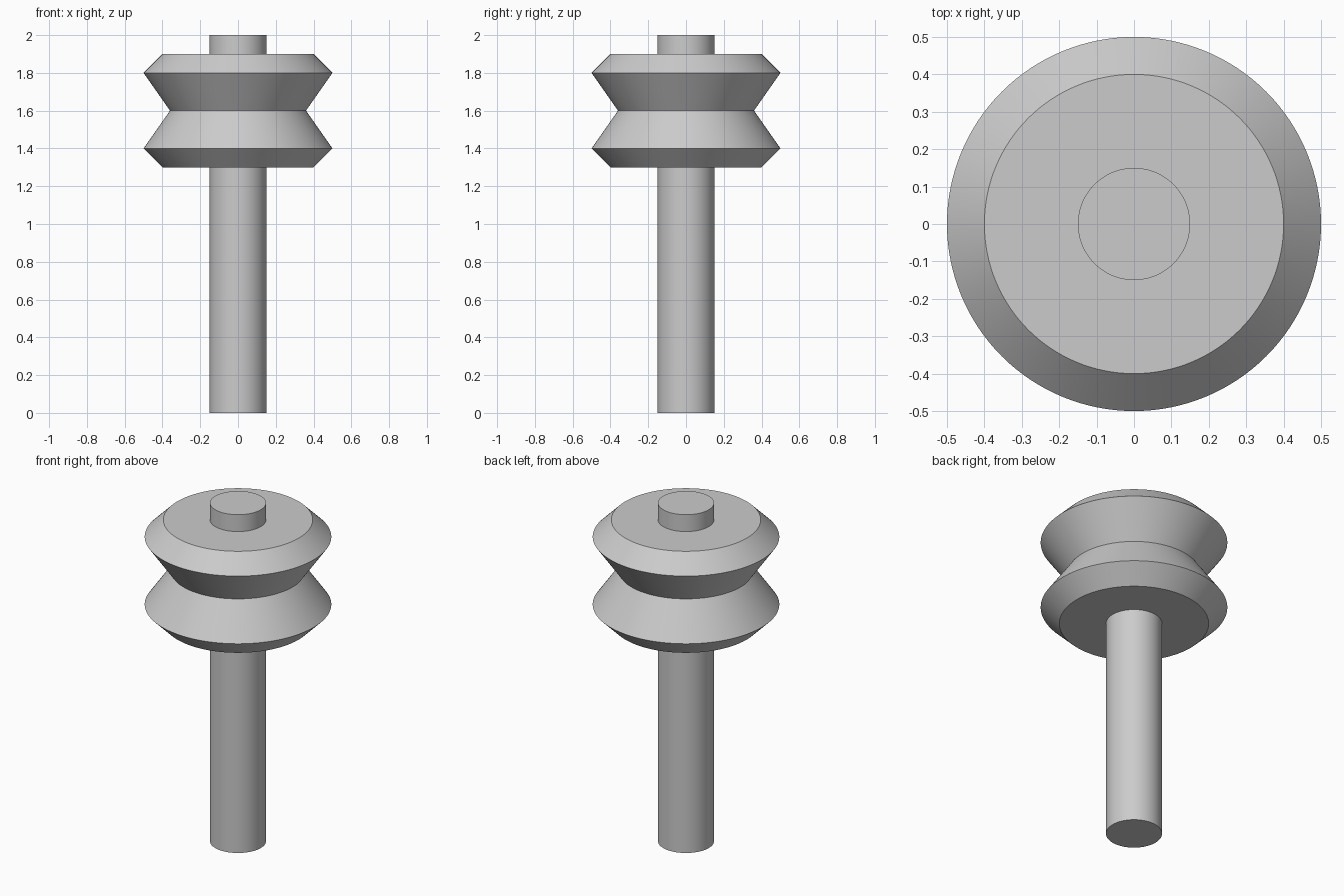
import bpy
import bmesh
from math import cos, sin, tau, radians

SIDES = 128

cube = bpy.data.objects.get("Cube")
if cube:
    bpy.data.objects.remove(cube, do_unlink=True)

# Bare metal grey
metal = bpy.data.materials.new("plain_grey")
metal.use_nodes = True
grey = (0.6, 0.6, 0.6, 1)
metal.diffuse_color = grey
metal.node_tree.nodes["Principled BSDF"].inputs["Base Color"].default_value = grey


def lathe(name, profile, capped):
    """Turn (radius, height) points, listed bottom to top, around z."""
    bm = bmesh.new()
    rings = [[bm.verts.new((r * cos(tau * i / SIDES), r * sin(tau * i / SIDES), z))
              for i in range(SIDES)] for r, z in profile]
    for low, high in zip(rings, rings[1:]):
        for i in range(SIDES):
            j = (i + 1) % SIDES
            bm.faces.new((low[i], low[j], high[j], high[i]))
    if capped:
        bm.faces.new(rings[0][::-1])
        bm.faces.new(rings[-1])
    mesh = bpy.data.meshes.new(name)
    bm.to_mesh(mesh)
    bm.free()
    mesh.materials.append(metal)
    obj = bpy.data.objects.new(name, mesh)
    bpy.context.collection.objects.link(obj)
    bpy.ops.object.select_all(action="DESELECT")
    obj.select_set(True)
    bpy.context.view_layer.objects.active = obj
    bpy.ops.object.shade_smooth_by_angle(angle=radians(30))
    return obj


SHAFT = 0.15

# Straight shaft running through the wheel
lathe("shaft", [(SHAFT, 0), (SHAFT, 2)], True)

# Chamfered wheel with a V groove, mirrored about its middle height
MIDDLE = 1.6
half = [(SHAFT, 0.3), (0.4, 0.3), (0.5, 0.2)]
lower = [(r, MIDDLE - h) for r, h in half]
upper = [(r, MIDDLE + h) for r, h in reversed(half)]
lathe("grooved_wheel", lower + [(0.36, MIDDLE)] + upper, False)
